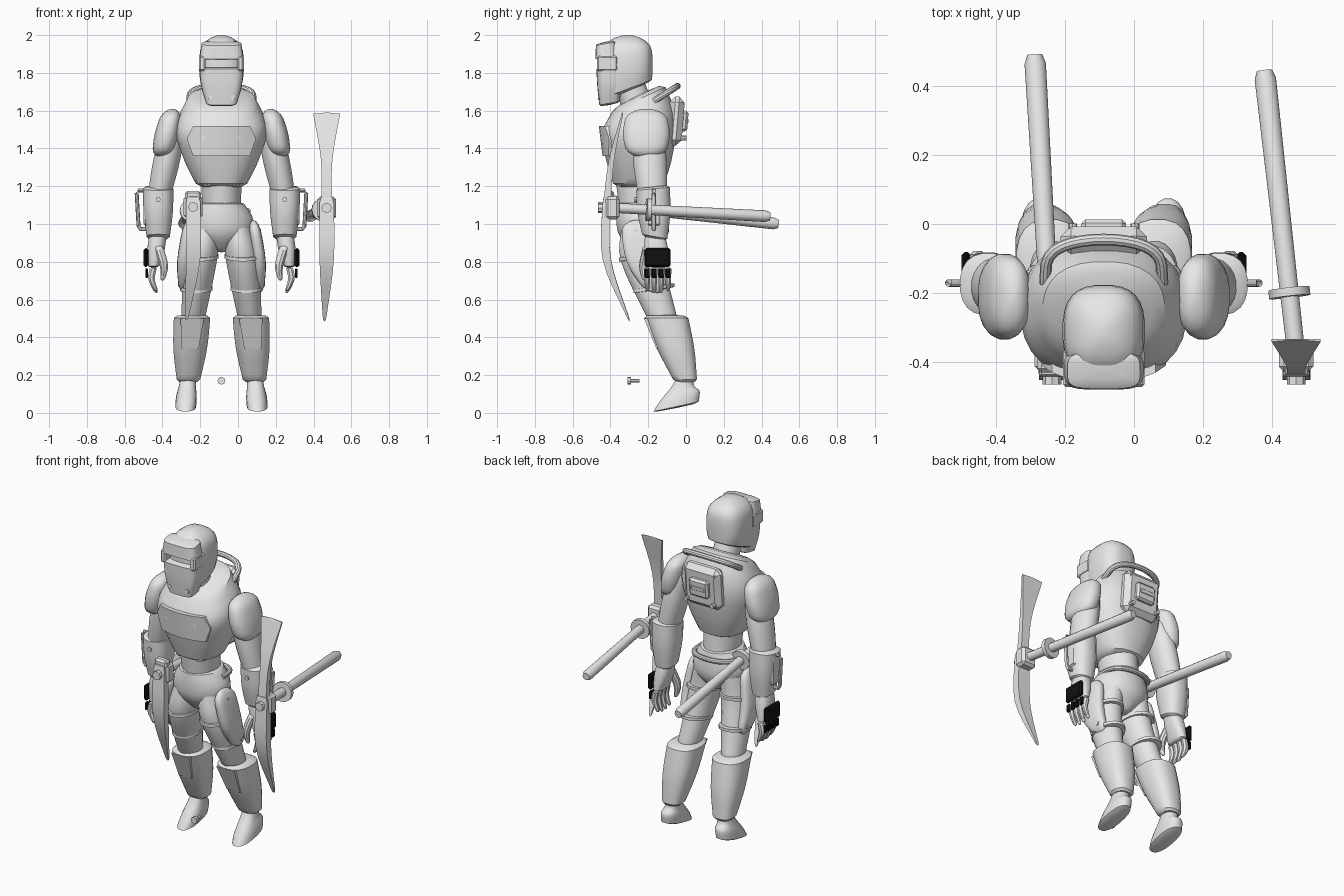
import bpy, bmesh
from math import cos, sin, pi, sqrt, tau, copysign, radians
from mathutils import Vector, Matrix

if "Cube" in bpy.data.objects:
    bpy.data.objects.remove(bpy.data.objects["Cube"])

CENTRE = -.0875      # the figure's centre line; part positions are measured from it
OUT, BACK, UP = Vector((1, 0, 0)), Vector((0, 1, 0)), Vector((0, 0, 1))
STEPS = 14
made = []


def material(name, value):
    paint = bpy.data.materials.new(name)
    paint.use_nodes = True
    paint.diffuse_color = (value, value, value, 1)
    paint.node_tree.nodes["Principled BSDF"].inputs["Base Color"].default_value = paint.diffuse_color
    return paint


GREY = material("light grey", .8)
BLACK = material("glove black", .005)


def point(*coords):
    return Vector(coords)


def place(p, side):
    """Mirror a position about the figure's centre line."""
    return Vector((CENTRE + side * p[0], p[1], p[2]))


def finish(name, bm, paint):
    bmesh.ops.recalc_face_normals(bm, faces=bm.faces)
    mesh = bpy.data.meshes.new(name)
    bm.to_mesh(mesh)
    bm.free()
    mesh.materials.append(paint)
    part = bpy.data.objects.new(name, mesh)
    bpy.context.collection.objects.link(part)
    made.append(part)


def skin(name, rings, paint=GREY):
    """Bridge rings of points, then cap the ends."""
    bm = bmesh.new()
    loops = [[bm.verts.new(p) for p in ring] for ring in rings]
    for a, b in zip(loops, loops[1:]):
        for i in range(len(a)):
            bm.faces.new((a[i - 1], a[i], b[i], b[i - 1]))
    bm.faces.new(loops[0])
    bm.faces.new(loops[-1])
    finish(name, bm, paint)


def sample(keys, t):
    """Smooth curve through evenly spaced numbers or vectors."""
    keys = [2 * keys[0] - keys[1], *keys, 2 * keys[-1] - keys[-2]]
    spans = len(keys) - 3
    i = min(int(t * spans), spans - 1)
    f = t * spans - i
    a, b, c, d = keys[i:i + 4]
    return b + (c - a) * (f / 2) + (2 * a - 5 * b + 4 * c - d) * (f * f / 2) + (3 * b - a - 3 * c + d) * (f ** 3 / 2)


def cap(t, length):
    return 1 if t >= length else max(.1, sqrt(1 - (1 - t / length) ** 2))


def form(name, path, wide, deep, tilt=(0, 0), start=.03, end=.03, sides=20, power=2, side=1):
    """Loft of level rings along a path, with rounded start and end."""
    rings = []
    for step in range(STEPS + 1):
        t = (1 - cos(pi * step / STEPS)) / 2
        swell = min(cap(t, start), cap(1 - t, end)) * (sqrt(2) if sides == 4 else 1)
        middle, rx, ry, lean = [sample(keys, t) for keys in (path, wide, deep, tilt)]
        ring = []
        for i in range(sides):
            a = tau * (i + .5) / sides
            u, v = [swell * copysign(abs(c) ** (2 / power), c) for c in (cos(a), sin(a))]
            ring.append(place(middle + u * rx * OUT + v * ry * (BACK + lean * UP), side))
        rings.append(ring)
    skin(name, rings)


def tube(name, path, radii, sides=10, side=1):
    """Round bar through points, with one radius or one for each point."""
    path = [place(p, side) for p in path]
    if isinstance(radii, float):
        radii = [radii] * len(path)
    rings = []
    for i, (p, r) in enumerate(zip(path, radii)):
        turn = (path[min(i + 1, len(path) - 1)] - path[max(i - 1, 0)]).to_track_quat('Z', 'Y')
        rings.append([p + r * (turn @ Vector((cos(a), sin(a), 0)))
                      for a in [tau * j / sides for j in range(sides)]])
    skin(name, rings)


def box(name, middle, size, tilt=0, bevel=.008, side=1, paint=GREY):
    bm = bmesh.new()
    matrix = Matrix.Translation(place(middle, side)) @ Matrix.Rotation(tilt, 4, 'X') @ Matrix.Diagonal((*size, 1))
    bmesh.ops.create_cube(bm, size=1, matrix=matrix)
    bmesh.ops.bevel(bm, geom=bm.edges[:], offset=bevel, segments=1, affect='EDGES')
    finish(name, bm, paint)


def front_plate(name, half, front, lean, curve):
    """Wrapped panel from (x, top, bottom) columns of one half."""
    columns = [(-x, hi, lo) for x, hi, lo in reversed(half)] + half
    top = half[0][1]
    skin(name, [[place((x, front + depth + curve * x * x + lean * (z - top), z), 1)
                 for z, depth in ((hi, 0), (lo, 0), (lo, .05), (hi, .05))] for x, hi, lo in columns])


def bolt(name, middle, axis, radius=.013, side=1):
    tube(name, [middle - .02 * axis, middle + .02 * axis], radius, sides=8, side=side)


# Torso, waist and pelvis
chest_base, collar = point(0, -.25, 1.19), point(0, -.25, 1.685)
waist, crotch = point(0, -.235, 1.12), point(0, -.22, .85)
form("torso", (chest_base, collar), wide=(.125, .205, .24, .165), deep=(.13, .178, .2, .13),
     tilt=(0, 0, .2, .5), sides=28, power=2.4)
form("waist", (waist - .02 * UP, chest_base + .05 * UP), wide=(.103, .11), deep=(.122, .125))
form("pelvis", (crotch, waist), wide=(.03, .155, .168, .112), deep=(.06, .13, .14, .13), sides=24)
half_turn = [pi * i / 16 for i in range(17)]
tube("rear_hip_bar", [waist + point(.14 * cos(a), .15 * sqrt(abs(sin(a))), -.05) for a in half_turn], .015)
front_plate("chest_panel", [(.02, 1.52, 1.36), (.07, 1.52, 1.36), (.12, 1.52, 1.36), (.15, 1.52, 1.36),
                            (.18, 1.46, 1.44)], front=-.462, lean=-.12, curve=1.4)
front_plate("belly_panel", [(.045, 1.3, 1.27), (.06, 1.3, 1.2), (.09, 1.3, 1.2), (.115, 1.3, 1.27)],
            front=-.416, lean=-.33, curve=4)

# Neck and helmet
jaw, crown = point(0, -.31, 1.7), point(0, -.31, 2)
chin, visor = point(0, -.405, 1.63), point(0, -.405, 1.83)
form("neck", (collar - .08 * UP, jaw + .08 * UP), wide=(.08, .07), deep=(.09, .08))
form("helmet_shell", (jaw, crown), wide=(.1, .118, .116, .095), deep=(.13, .133, .132, .115),
     tilt=(.42, .1, 0, 0), end=.25, sides=28, power=2.7)
form("face_plate", (chin, visor), wide=(.078, .107, .117), deep=(.053, .065, .07),
     tilt=(.2, 0, 0), sides=24, power=4)
form("brow_plate", (visor + point(0, -.015, .04), visor + point(0, -.02, .135)), wide=(.117, .104),
     deep=(.06, .052), tilt=(0, .2), end=.1, sides=24, power=4)
for side in (-1, 1):
    box("visor_side", visor + point(.101, -.012, .02), (.034, .11, .08), side=side)
    bolt("face_plate_bolt", point(.06, -.445, 1.67), BACK, side=side)

# Backpack and carry handle
pack = point(0, -.055, 1.545)
lean = -.08
box("backpack", pack, (.25, .08, .26), tilt=lean, bevel=.03)
box("backpack_lid", pack + .045 * BACK, (.13, .04, .11), tilt=lean, bevel=.012)
box("backpack_slat", pack + .063 * BACK, (.09, .01, .025), tilt=lean, bevel=.003)
for side in (-1, 1):
    for row in (-1, 1):
        bolt("backpack_bolt", pack + point(.09, .03 - .007 * row, .09 * row), BACK, side=side)
tube("carry_handle", [point(.17 * cos(a), .125 * sqrt(abs(sin(a))) - .17, 1.65 + .08 * sqrt(abs(sin(a))))
                      for a in half_turn], .017)

# Joints of one side, shared by the limb parts
shoulder, elbow, wrist = point(.24, -.21, 1.58), point(.335, -.175, 1.2), point(.335, -.165, .92)
knuckle = point(.36, -.15, .77)
hip, thigh, knee, ankle = point(.08, -.23, 1), point(.112, -.23, .8), point(.155, -.11, .52), point(.176, 0, .16)

for side in (-1, 1):
    # Arm, shoulder pad and gauntlet
    form("upper_arm", (shoulder, elbow - .08 * UP), wide=(.055, .072, .06), deep=(.07, .09, .075),
         start=.2, side=side)
    form("shoulder_pad", (shoulder + .02 * OUT + .03 * UP, shoulder + .075 * OUT - .23 * UP), wide=(.05, .066, .055),
         deep=(.1, .125, .1), start=.2, end=.2, power=2.4, side=side)
    form("gauntlet", (elbow, wrist), wide=(.082, .078, .06), deep=(.09, .088, .065),
         tilt=(.1, 0, -.2), power=2.4, side=side)
    grip = elbow.lerp(wrist, .4) + .08 * OUT
    box("gauntlet_pad", grip - .014 * OUT, (.025, .07, .19), side=side)
    tube("gauntlet_handle", [grip + .09 * UP - .02 * OUT, grip + .09 * UP + .025 * OUT, grip + .075 * UP + .034 * OUT,
                             grip - .1 * UP + .024 * OUT, grip - .115 * UP + .014 * OUT,
                             grip - .115 * UP - .03 * OUT], .011, side=side)
    bolt("gauntlet_bolt", elbow.lerp(wrist, .25) - .08 * BACK, BACK, side=side)

    # Hand with black knuckle guard
    form("hand", (wrist + .03 * UP, knuckle), wide=(.046, .046, .028), deep=(.052, .065, .068),
         power=2.5, side=side)
    thumb = (.027, .023, .012)
    form("thumb", (wrist - .035 * (UP + BACK), point(.305, -.225, .78), point(.312, -.22, .7)),
         wide=thumb, deep=thumb, end=.1, sides=10, side=side)
    box("knuckle_guard", knuckle + .04 * OUT + .052 * UP, (.025, .138, .1), bevel=.01, side=side, paint=BLACK)
    for finger in (-1.5, -.5, .5, 1.5):
        base = knuckle + .037 * finger * BACK
        tip = base - .015 * OUT - (.14 - .01 * abs(finger)) * UP
        form("finger", (base, base + .01 * OUT - .06 * UP, tip), wide=(.02, .019, .011),
             deep=(.018, .017, .011), end=.1, sides=8, side=side)
        box("finger_guard", base + .036 * OUT - .03 * UP, (.014, .026, .05), bevel=.004, side=side, paint=BLACK)

    # Thigh with straps and side plate
    form("thigh", (hip, thigh, knee - .06 * UP), wide=(.075, .088, .06), deep=(.11, .115, .075), side=side)
    strap = (.024, .024)
    for spot, wide, deep in ((thigh + .03 * UP, .097, .127), (thigh.lerp(knee, .5), .086, .11)):
        form("thigh_strap", (spot - .014 * UP, spot + .014 * UP), wide=(wide, wide), deep=(deep, deep),
             tilt=(.15, .15), start=.2, end=.2, side=side)
    plate_top, plate_end = hip + .09 * OUT - .035 * BACK, thigh.lerp(knee, .6) + .06 * OUT
    form("thigh_plate", (plate_top + .02 * UP, thigh + .088 * OUT, plate_end), wide=(.03, .035, .025),
         deep=(.085, .085, .05), start=.15, end=.15, power=2.8, side=side)
    bolt("thigh_plate_bolt", plate_top + .02 * OUT - .04 * UP, OUT, side=side)
    bolt("thigh_plate_bolt", plate_end + .013 * OUT + .05 * UP, OUT, side=side)

    # Shin guard and foot
    form("shin_guard", (knee, ankle), wide=(.098, .09, .06), deep=(.12, .1, .06), power=2.5, side=side)
    rows = [(knee - .1 * BACK - .02 * UP, .062), (knee.lerp(ankle, .5) - .09 * BACK, .045)]
    skin("shin_panel", [[place(p + depth * BACK + w * turn * OUT, side)
                         for (p, w), order in zip(rows, (1, -1)) for turn in (-order, order)]
                        for depth in (-.012, .05)])
    box("calf_tab", knee + .117 * BACK - .07 * UP, (.07, .02, .1), tilt=.25, side=side)
    form("foot", (point(.19, -.055, .025), ankle + .04 * UP), wide=(.055, .055, .045, .042),
         deep=(.122, .11, .06, .045), tilt=(.2, .3, .1, 0), power=2.4, side=side)


def pick(label, head, butt, drift):
    """Pick tool: handle, collar, head block and curved spike."""
    along = head.lerp
    tube(label + "_handle", [head, along(butt, .97), butt], [.026, .031, .022], sides=12)
    tube(label + "_collar", [along(butt, .2), along(butt, .23)], .06, sides=16)
    box(label + "_head", head - .015 * BACK, (.1, .075, .12), bevel=.015)
    tube(label + "_knob", [head, head - .09 * BACK], .027, sides=8)
    root = head - .045 * BACK
    form(label + "_spike", (root + .06 * UP, root - .27 * UP, root + drift * OUT + .12 * BACK - .6 * UP),
         wide=(.038, .038, .008), deep=(.02, .022, .004), sides=4)


# The two picks, one hanging at the hip and one with a flared blade
hip_head, side_head = point(-.15, -.375, 1.09), point(.557, -.375, 1.085)
pick("hip_pick", hip_head, point(-.2, .49, 1), drift=-.035)
box("hip_pick_cap", hip_head - .03 * BACK + .06 * UP, (.085, .05, .05), bevel=.012)
pick("side_pick", side_head, point(.465, .445, 1.04), drift=-.012)
root = side_head - .045 * BACK
form("side_pick_blade", (root, root + .025 * BACK + .25 * UP, root + .085 * BACK + .505 * UP),
     wide=(.028, .03, .072), deep=(.02, .014, .004), end=.001, sides=4)

# Small loose bolt
loose = point(0, -.3, .17)
bolt("loose_bolt_head", loose, BACK * .5, radius=.021)
tube("loose_bolt_shank", [loose, loose + .055 * BACK], .01, sides=8)

bpy.ops.object.select_all(action='DESELECT')
for part in made:
    part.select_set(True)
bpy.context.view_layer.objects.active = made[0]
bpy.ops.object.shade_smooth_by_angle(angle=radians(35))
